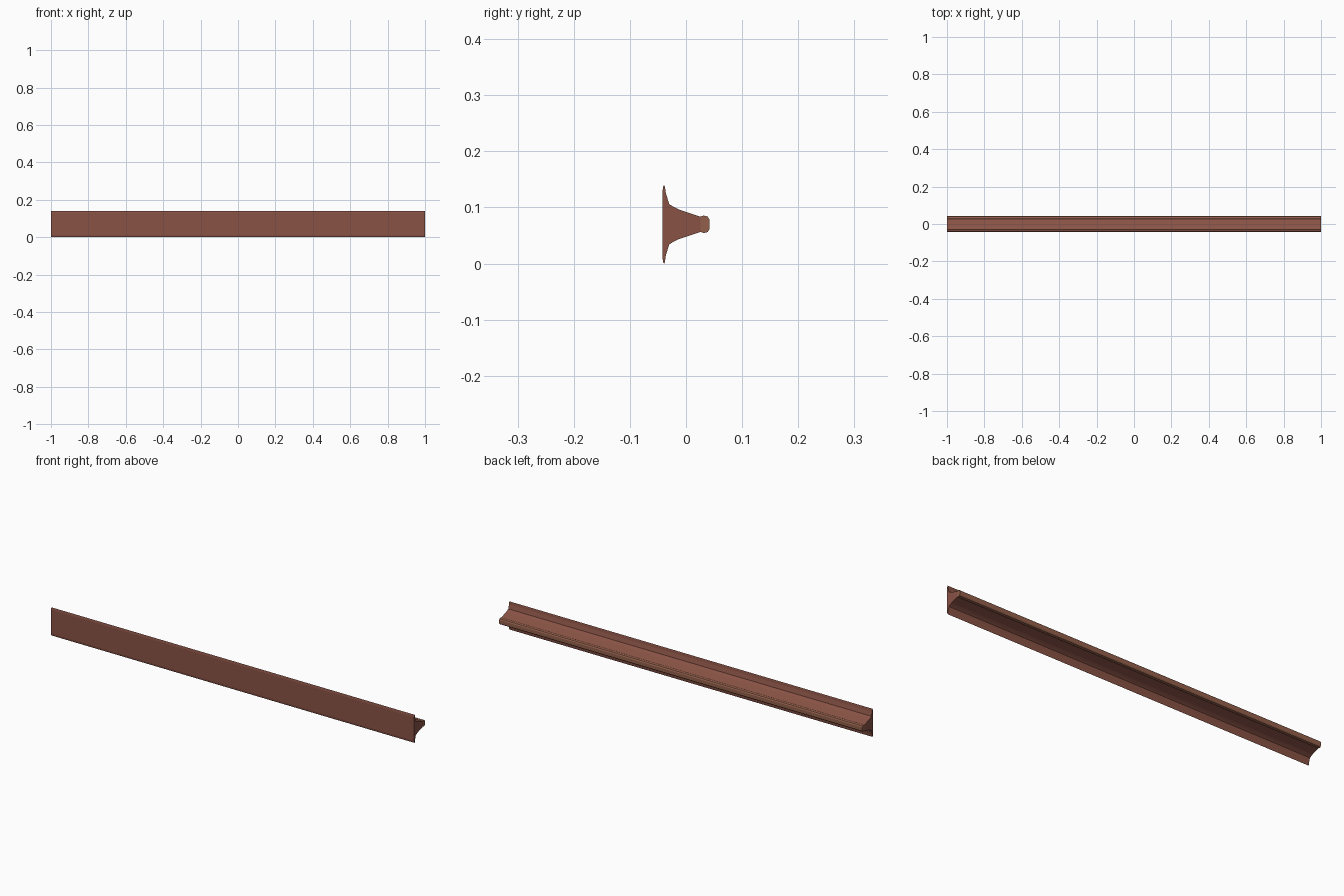
import bpy, bmesh

if "Cube" in bpy.data.objects:
    bpy.data.objects.remove(bpy.data.objects["Cube"])


def material(name, rgb):
    m = bpy.data.materials.new(name)
    m.diffuse_color = (*rgb, 1)
    m.use_nodes = True
    m.node_tree.nodes["Principled BSDF"].inputs["Base Color"].default_value = m.diffuse_color
    return m


# Half profile of the rail lying on its side: (y, half height)
PROFILE = [(-0.042, 0.059), (-0.0405, 0.068), (-0.039, 0.07), (-0.0375, 0.067),
           (-0.036, 0.056), (-0.030, 0.036), (-0.023, 0.0315), (-0.013, 0.0265),
           (0.026, 0.0135), (0.031, 0.0155), (0.035, 0.015),
           (0.039, 0.0135), (0.042, 0.008)]
MID_Z = 0.07
HEAD_Y = 0.026

bm = bmesh.new()
ends = []
for x in (-1, 1):
    upper = [bm.verts.new((x, y, MID_Z + h)) for y, h in PROFILE]
    lower = [bm.verts.new((x, y, MID_Z - h)) for y, h in PROFILE]
    # End cap in strips across the profile
    for i in range(len(PROFILE) - 1):
        bm.faces.new((upper[i], upper[i + 1], lower[i + 1], lower[i]))
    ends.append(upper + lower[::-1])

# Long sides joining the two ends
a, b = ends
for i in range(len(a)):
    j = (i + 1) % len(a)
    bm.faces.new((a[i], a[j], b[j], b[i]))
bmesh.ops.recalc_face_normals(bm, faces=bm.faces)

# Worn running head is a lighter brown than the rusty foot and web
for f in bm.faces:
    f.material_index = int(f.calc_center_median().y > HEAD_Y)

mesh = bpy.data.meshes.new("rail")
bm.to_mesh(mesh)
bm.free()
mesh.materials.append(material("rusty brown", (0.25, 0.085, 0.06)))
mesh.materials.append(material("worn brown", (0.29, 0.115, 0.07)))
rail = bpy.data.objects.new("rail", mesh)
bpy.context.collection.objects.link(rail)
